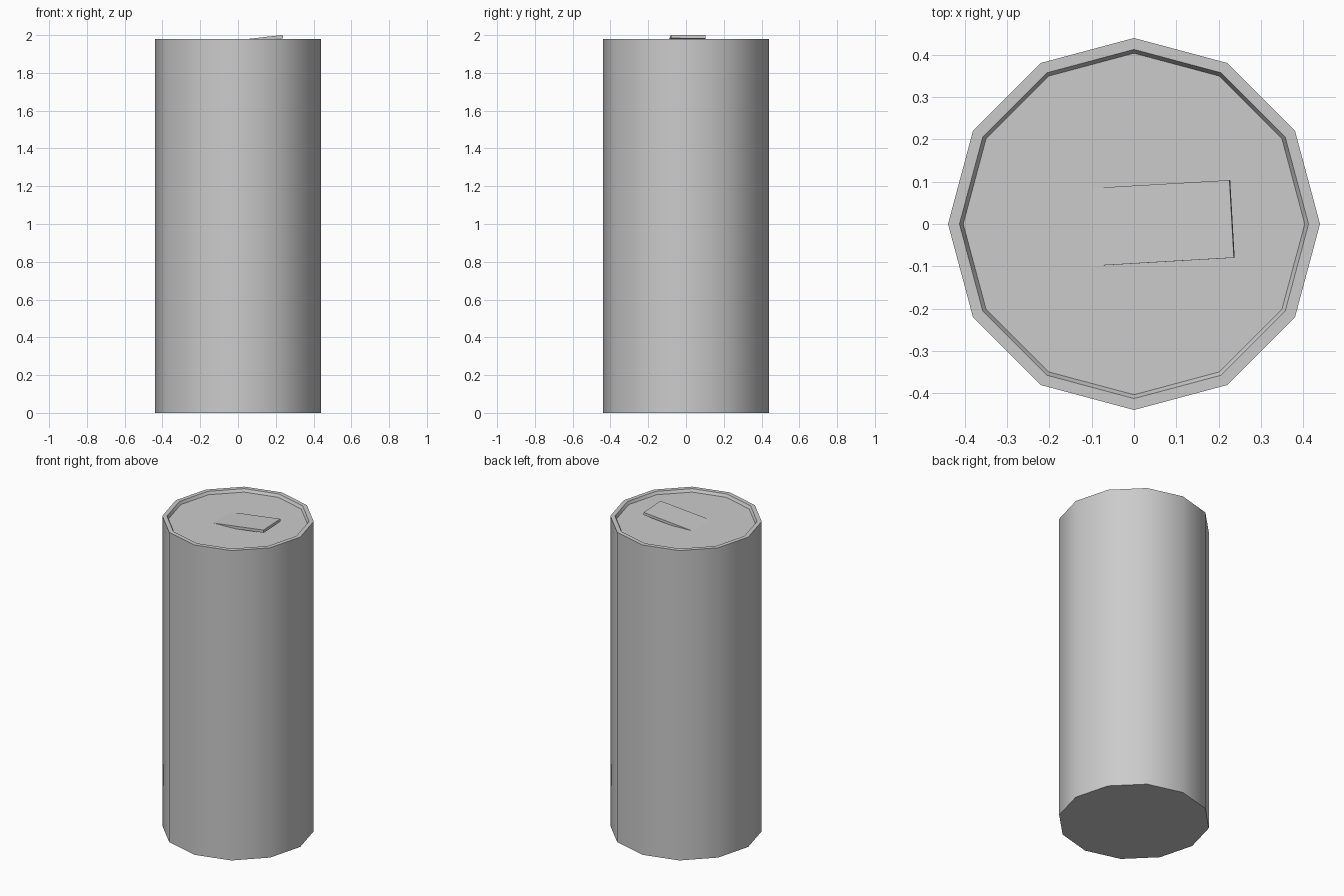
import bpy, bmesh, math
from mathutils import Matrix, Vector

if "Cube" in bpy.data.objects:
    bpy.data.objects.remove(bpy.data.objects["Cube"])

SIDES = 12
LID_Z = 1.962


def make_object(name, bm):
    bmesh.ops.recalc_face_normals(bm, faces=bm.faces)
    mesh = bpy.data.meshes.new(name)
    bm.to_mesh(mesh)
    bm.free()
    obj = bpy.data.objects.new(name, mesh)
    bpy.context.collection.objects.link(obj)
    return obj


# Can body: (radius, z) profile turned into twelve-sided rings
profile = [(0.44, 0), (0.44, 1.98), (0.413, 1.98), (0.404, LID_Z)]
bm = bmesh.new()
rings = [[bm.verts.new((r * math.cos(i * math.tau / SIDES),
                        r * math.sin(i * math.tau / SIDES), z))
          for i in range(SIDES)] for r, z in profile]
for a, b in zip(rings, rings[1:]):
    for i in range(SIDES):
        j = (i + 1) % SIDES
        bm.faces.new((a[i], a[j], b[j], b[i]))
bm.faces.new(rings[0])   # base
bm.faces.new(rings[-1])  # recessed lid
can = make_object("can_body", bm)
bpy.context.view_layer.objects.active = can
can.select_set(True)
bpy.ops.object.shade_smooth_by_angle(angle=math.radians(33))

# Pull tab: thin tilted plate sinking into the lid at its left end
length, width, thick = 0.36, 0.184, 0.017
bm = bmesh.new()
bmesh.ops.create_cube(bm, size=1)
bmesh.ops.scale(bm, vec=(length, width, thick), verts=bm.verts)
bmesh.ops.translate(bm, vec=(-length / 2, 0, -thick / 2), verts=bm.verts)
place = (Matrix.Translation(Vector((0.231, 0.012, 2.0)))
         @ Matrix.Rotation(-0.113, 4, 'Y')
         @ Matrix.Rotation(math.radians(3.3), 4, 'Z'))
bmesh.ops.transform(bm, matrix=place, verts=bm.verts)
make_object("pull_tab", bm)
